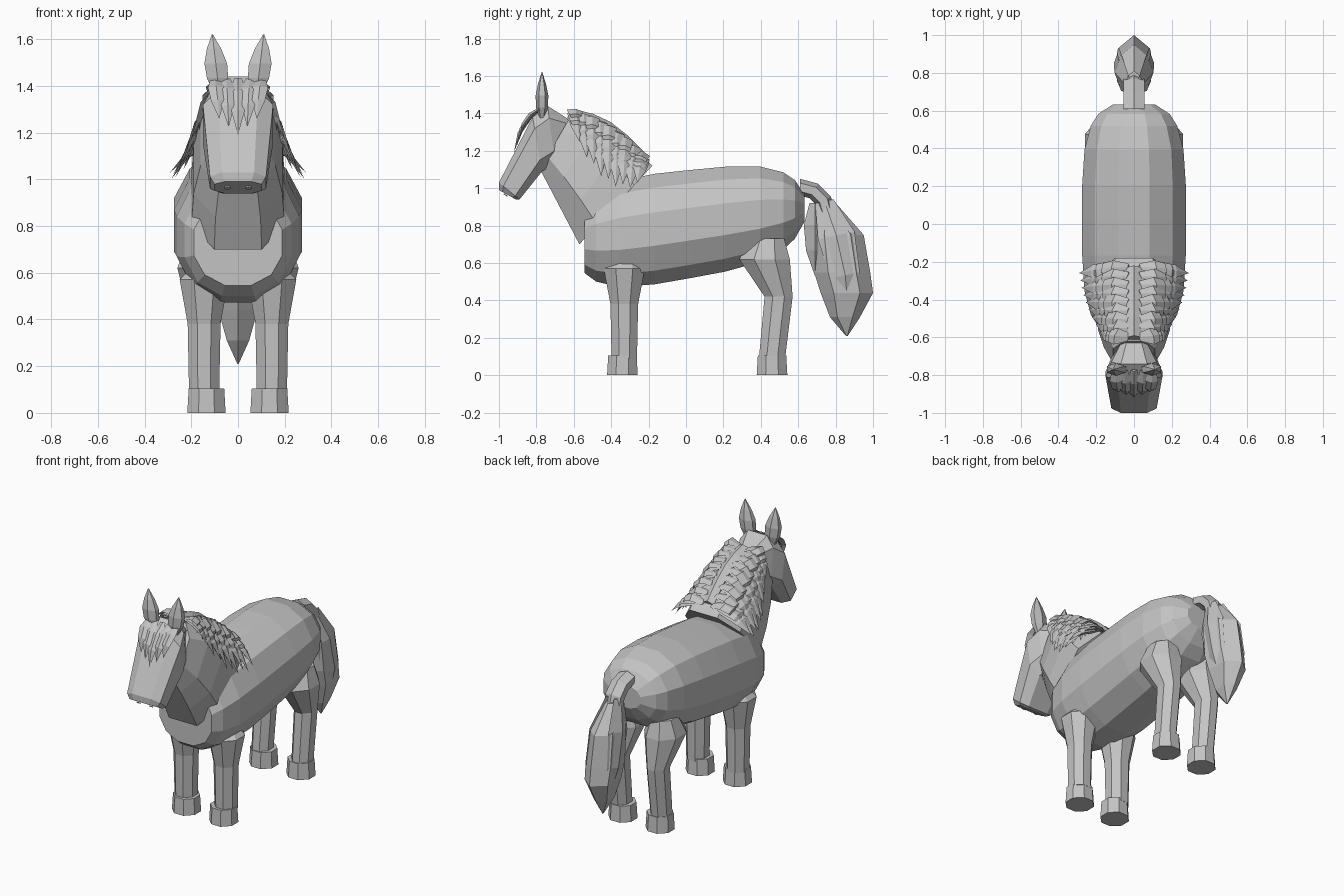
import bpy, bmesh, math
from mathutils import Vector

default_cube = bpy.data.objects.get("Cube")
if default_cube:
    bpy.data.objects.remove(default_cube, do_unlink=True)

grey = bpy.data.materials.new("plain grey")
grey.use_nodes = True
grey.diffuse_color = (.55, .55, .55, 1)
grey.node_tree.nodes["Principled BSDF"].inputs["Base Color"].default_value = grey.diffuse_color

SIDES = {"left": 1, "right": -1}


def mix(first, last, t):
    return Vector(first).lerp(Vector(last), t)


def arch(t):
    """Zero at both ends of a run, one in the middle."""
    return math.sin(math.pi * t)


def ring(center, across, upward, count, power):
    """Points of a rounded cross-section spanned by two half axes."""
    def rounded(value):
        return math.copysign(abs(value) ** (2 / power), value)

    angles = [math.tau * (i + .5) / count for i in range(count)]
    flat = [rounded(math.cos(angle)) for angle in angles]
    tall = [rounded(math.sin(angle)) for angle in angles]
    return [center + across * (a / max(flat)) + upward * (b / max(tall))
            for a, b in zip(flat, tall)]


def skin(name, rings):
    """Join consecutive rings into one closed, flat shaded object."""
    bm = bmesh.new()
    loops = [[bm.verts.new(point) for point in points] for points in rings]
    for low, high in zip(loops, loops[1:]):
        for i in range(len(low)):
            bm.faces.new((low[i - 1], low[i], high[i], high[i - 1]))
    bm.faces.new(loops[0])
    bm.faces.new(loops[-1])
    bmesh.ops.recalc_face_normals(bm, faces=bm.faces)
    mesh = bpy.data.meshes.new(name)
    bm.to_mesh(mesh)
    bm.free()
    mesh.materials.append(grey)
    bpy.context.collection.objects.link(bpy.data.objects.new(name, mesh))


def loft(name, sections, count=8, power=2, x=0):
    """Each section runs from one (y, z) to another and has a half width."""
    rings = []
    for start_y, start_z, end_y, end_z, width in sections:
        start, end = Vector((x, start_y, start_z)), Vector((x, end_y, end_z))
        rings.append(ring((start + end) / 2, Vector((width, 0, 0)),
                          (end - start) / 2, count, power))
    skin(name, rings)


def column(name, stations, x=0, slim=1, count=8):
    """Level rings, each given by y, z and radius; slim narrows the width."""
    loft(name, [(y - radius, z, y + radius, z, radius * slim)
                for y, z, radius in stations], count, x=x)


def lock(name, root, tip, across, width, thickness, bulge):
    """A pointed, leaf-shaped lock of hair from root to tip."""
    root, tip, across = Vector(root), Vector(tip), Vector(across)
    along = (tip - root).normalized()
    across = (across - along * across.dot(along)).normalized()
    normal = along.cross(across)
    rings = []
    for t, size in ((0, .5), (.3, 1), (.65, .8), (1, .01)):
        center = mix(root, tip, t) + Vector(bulge) * arch(t)
        a, b = across * width * size, normal * thickness * size
        rings.append([center + a, center + b, center - a, center - b])
    skin(name, rings)


def crest(t):
    """Point on the top line of the neck, from poll to withers."""
    return mix((0, -.6, 1.4), (0, -.23, 1.17), t) + Vector((0, 0, .05)) * arch(t)


# Barrel of the body: rounded at both ends, rising towards the rump
barrel = []
for station in (-.9, -.8, -.6, -.3, 0, .3, .6, .8, .9, .98):
    y = .02 + station * .625
    roundness = math.sqrt(1 - station ** 4)
    middle = .805 + .14 * y
    half = (.29 - .04 * y) * roundness
    barrel.append((y, middle - half, y, middle + half, .275 * roundness ** .7))
loft("body", barrel, count=12, power=2.2)

# Arched neck, narrowing from chest to poll
neck = []
for step in range(4):
    t = step / 3
    throat = mix((-.57, .7), (-.78, 1.1), t)
    top = mix((-.18, 1.12), (-.62, 1.38), t)
    neck.append((*throat, top.x, top.y + .06 * arch(t), .2 - .09 * t * t))
loft("neck", neck, power=2.6)

# Long wedge head with a flat face: nape, skull, cheeks, muzzle, lip
loft("head", [
    (-.64, 1.25, -.63, 1.37, .07),
    (-.7, 1.13, -.74, 1.44, .12),
    (-.77, 1.09, -.82, 1.38, .15),
    (-.89, .94, -1, 1.03, .12),
    (-.91, .94, -1, .99, .1),
], power=3.2)

for side, sign in SIDES.items():
    # Pointed ears, widest below the middle
    ear = []
    for step in range(5):
        t = step / 4
        size = .05 * max(arch(.15 + .85 * t), .05)
        middle = Vector((sign * (.08 + .03 * t), -.77, 1.37 + t / 4))
        ear.append(ring(middle, Vector((size, 0, 0)),
                        Vector((0, size * .7, 0)), 6, 2))
    skin(side + "_ear", ear)

    # Nostrils: thin plates under the muzzle
    nostril = []
    for depth in (0, .005):
        middle = Vector((sign * .045, -.963 - depth / 2, .966 - depth))
        nostril.append(ring(middle, Vector((.012, 0, 0)),
                            Vector((0, -.01, .006)), 6, 2))
    skin(side + "_nostril", nostril)

    # Legs: pastern, knee or hock, thigh, tapered top
    column(side + "_front_leg", [
        (-.33, .09, .068), (-.33, .38, .074),
        (-.33, .57, .11), (-.32, .61, .07)], sign * .145, slim=.95)
    column(side + "_hind_leg", [
        (.46, .09, .07), (.495, .42, .075),
        (.42, .62, .135), (.435, .73, .09)], sign * .145, slim=.85)

    # Hooves
    for leg, y in (("front", -.34), ("hind", .46)):
        column(f"{side}_{leg}_hoof", [(y, 0, .082), (y, .105, .076)], sign * .135)

    # Layered mane locks falling from the crest
    count = 9
    for layer, reach in enumerate((1, .8, .55)):
        for i in range(count):
            t = i / (count - 1)
            root = crest(t) + Vector((sign * .03, 0, 0))
            tip = mix((sign * .18, -.57, 1.25), (sign * .29, -.26, 1.03), t)
            tip += Vector((sign * .02, 0, -.09)) * arch(t)
            tip = mix(root, tip, reach)
            tip.z -= .02 * (i % 2)
            puff = .025 + .012 * layer
            lock(f"{side}_mane_lock_{layer}_{i}", root, tip, (0, 1, -.4),
                 .045, .014, (sign * puff, 0, puff))

    # Side locks of the tail
    lock(side + "_tail_lock", (sign * .03, .74, .93), (sign * .05, .87, .32),
         (0, 1, 0), .1, .035, (sign * .04, .03, 0))

# Forelock fanned over the brow, longest in the middle
for i, x in enumerate((-.1, -.05, 0, .05, .1)):
    lock(f"forelock_{i}", (x, -.775, 1.43),
         (x * .8, -.92 + abs(x) * .3, 1.19 + abs(x) * .7),
         (1, 0, 0), .035, .012, (0, -.025, .02))

# Ridge of hair along the crest
ridge = []
for step in range(5):
    point = crest(step / 4)
    ridge.append((point.y - .03, point.z - .06, point.y + .01, point.z + .02, .04))
loft("mane_crest", ridge, count=6)

# Tail dock arching out of the rump
dock = []
for step in range(4):
    angle = math.pi / 2 * (1 - step / 3)
    inner, outer = [Vector((.61, .86)) + Vector((math.cos(angle), math.sin(angle))) * radius
                    for radius in (.1, .19)]
    dock.append((*inner, *outer, .055))
loft("tail_dock", dock, count=6)

# Full hanging tail with a tapered end, and a shorter lock in front
column("tail", [
    (.76, .91, .05), (.81, .75, .14), (.835, .55, .15),
    (.86, .44, .14), (.85, .31, .08), (.86, .21, .005)], slim=.6, count=6)
lock("tail_front_lock", (0, .69, .92), (0, .69, .53), (0, 1, 0), .06, .05, (0, 0, 0))
